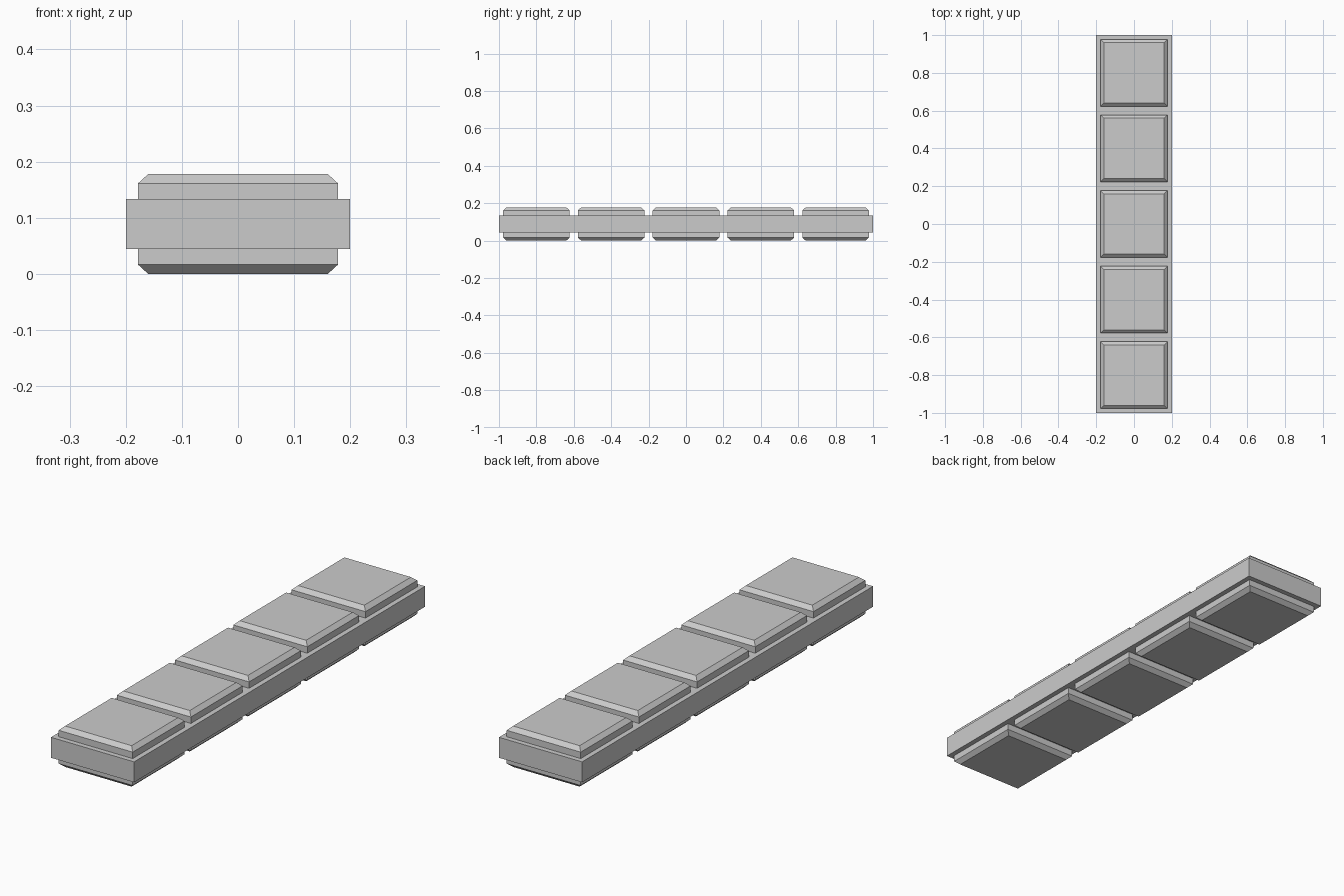
import bpy, bmesh

if "Cube" in bpy.data.objects:
    bpy.data.objects.remove(bpy.data.objects["Cube"], do_unlink=True)

grey = bpy.data.materials.new("stone grey")
grey.use_nodes = True
grey.diffuse_color = (0.6, 0.6, 0.6, 1)
grey.node_tree.nodes["Principled BSDF"].inputs["Base Color"].default_value = grey.diffuse_color

HEIGHT = 0.178
MID = HEIGHT / 2


def square_stack(name, rings, y=0):
    """Closed solid from stacked rectangles given as (half x, half y, z)."""
    bm = bmesh.new()
    loops = [[bm.verts.new((sx * hx, sy * hy, z))
              for sx, sy in ((-1, -1), (1, -1), (1, 1), (-1, 1))]
             for hx, hy, z in rings]
    for a, b in zip(loops, loops[1:]):
        for i in range(4):
            j = (i + 1) % 4
            bm.faces.new((a[i], a[j], b[j], b[i]))
    bm.faces.new(loops[0][::-1])
    bm.faces.new(loops[-1])
    bmesh.ops.recalc_face_normals(bm, faces=bm.faces)
    mesh = bpy.data.meshes.new(name)
    bm.to_mesh(mesh)
    bm.free()
    mesh.materials.append(grey)
    obj = bpy.data.objects.new(name, mesh)
    obj.location.y = y
    bpy.context.collection.objects.link(obj)
    return obj


# Long core plank
square_stack("core_plank", [(0.2, 1, MID - 0.0445), (0.2, 1, MID + 0.0445)])

# Five chamfered tiles on the top and five mirrored underneath
tile = [(0.178, 0.04), (0.178, 0.0725), (0.16, MID)]
for side, sign in (("top", 1), ("bottom", -1)):
    rings = [(half, half, MID + sign * rise) for half, rise in tile]
    for n in range(5):
        square_stack(f"{side}_tile_{n + 1}", rings, -0.8 + 0.4 * n)
